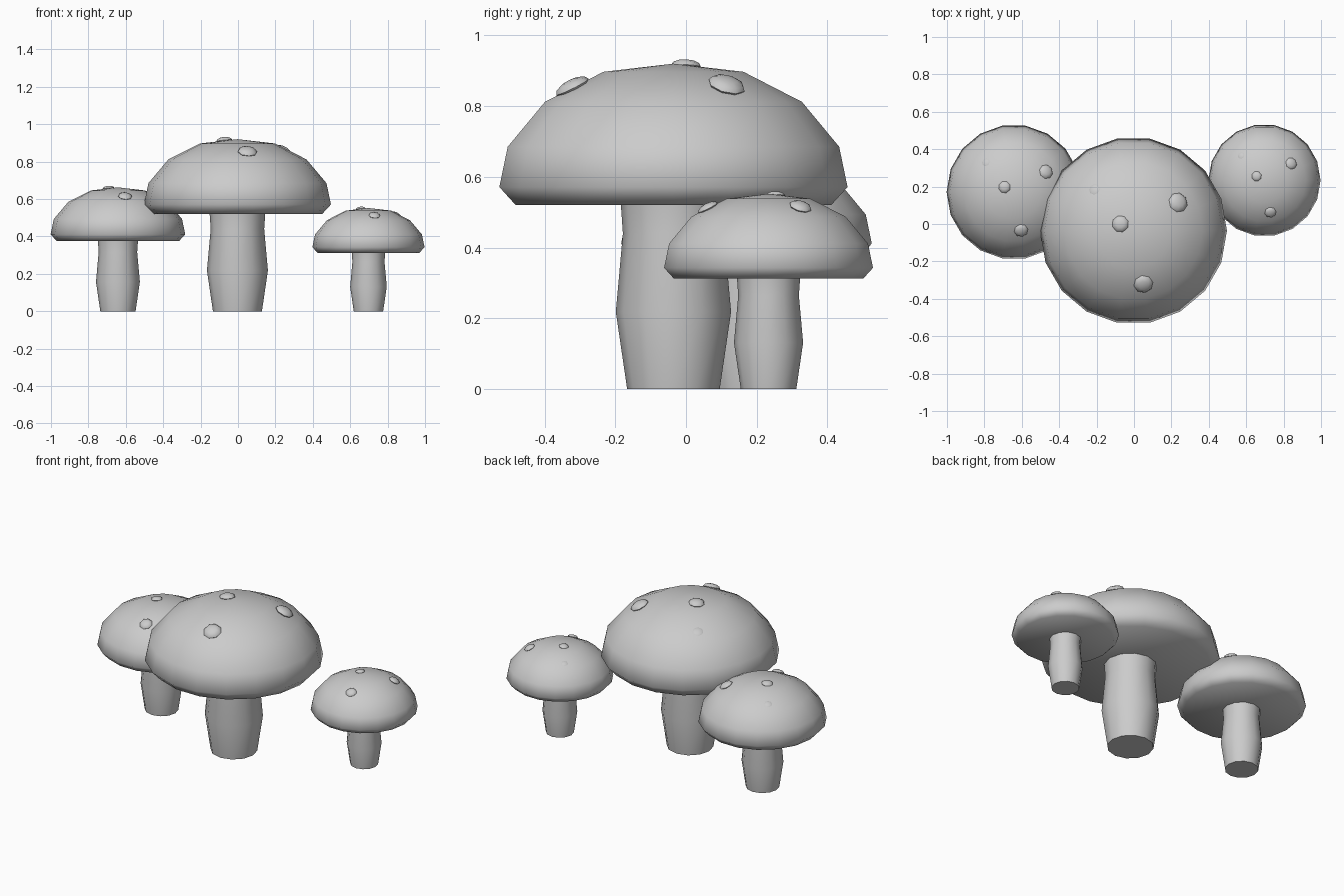
import bpy, bmesh, math
from mathutils import Vector, Matrix

if "Cube" in bpy.data.objects:
    bpy.data.objects.remove(bpy.data.objects["Cube"])

grey = bpy.data.materials.new("plain grey")
grey.diffuse_color = (0.6, 0.6, 0.6, 1)
grey.use_nodes = True
grey.node_tree.nodes["Principled BSDF"].inputs["Base Color"].default_value = grey.diffuse_color

# (radius, height) profiles for the full-size mushroom
CAP = [(0.453, 0.52), (0.50, 0.571), (0.476, 0.685), (0.369, 0.812), (0.201, 0.897)]
CAP_TOP = 0.92
STEM = [(0.131, 0.0), (0.163, 0.218), (0.143, 0.44), (0.149, 0.525)]
# x, y, radius, height above the cap surface
SPOTS = [(-0.07, 0.036, 0.045, 0.002), (0.238, 0.15, 0.054, 0.003),
         (0.053, -0.285, 0.052, 0.002), (-0.21, 0.22, 0.045, -0.015)]


def finish(bm, name, place, angle):
    bmesh.ops.recalc_face_normals(bm, faces=bm.faces)
    mesh = bpy.data.meshes.new(name)
    bm.to_mesh(mesh)
    bm.free()
    mesh.transform(place)
    mesh.materials.append(grey)
    obj = bpy.data.objects.new(name, mesh)
    bpy.context.collection.objects.link(obj)
    bpy.ops.object.select_all(action='DESELECT')
    obj.select_set(True)
    bpy.context.view_layer.objects.active = obj
    bpy.ops.object.shade_smooth_by_angle(angle=math.radians(angle))


def lathe(profile, sides, top=None):
    """Turned solid with a flat base and a flat or pointed top."""
    bm = bmesh.new()
    turn = [2 * math.pi * i / sides for i in range(sides)]
    rings = [[bm.verts.new((r * math.cos(a), r * math.sin(a), z)) for a in turn]
             for r, z in profile]
    for low, high in zip(rings, rings[1:]):
        for i in range(sides):
            j = (i + 1) % sides
            bm.faces.new((low[i], low[j], high[j], high[i]))
    bm.faces.new(rings[0][::-1])
    if top is None:
        bm.faces.new(rings[-1])
    else:
        tip = bm.verts.new((0, 0, top))
        for i in range(sides):
            bm.faces.new((rings[-1][i], rings[-1][(i + 1) % sides], tip))
    return bm


def cap_surface(x, y):
    """Height and outward normal of the cap above a point."""
    r = math.hypot(x, y)
    outline = CAP[1:] + [(0, CAP_TOP)]
    for (r0, z0), (r1, z1) in zip(outline, outline[1:]):
        if r1 <= r <= r0:
            slope = (z1 - z0) / (r0 - r1)
            z = z1 - slope * (r - r1)
            return z, Vector((x / r * slope, y / r * slope, 1)).normalized()


def mushroom(label, x, y, size):
    place = Matrix.Translation((x, y, 0)) @ Matrix.Scale(size, 4)
    finish(lathe(STEM, 12), label + "_stem", place, 50)
    finish(lathe(CAP, 18, CAP_TOP), label + "_cap", place, 60)
    # flattened spots lying along the cap
    for n, (sx, sy, r, lift) in enumerate(SPOTS, 1):
        z, normal = cap_surface(sx, sy)
        bm = bmesh.new()
        bmesh.ops.create_uvsphere(bm, u_segments=8, v_segments=6, radius=r)
        lie = (Matrix.Translation(Vector((sx, sy, z)) + normal * lift)
               @ normal.to_track_quat('Z', 'Y').to_matrix().to_4x4()
               @ Matrix.Diagonal((1, 1, 0.42, 1)))
        finish(bm, f"{label}_spot_{n}", place @ lie, 60)


mushroom("large", -0.003, -0.0355, 1.0)
mushroom("medium", -0.642, 0.171, 0.72)
mushroom("small", 0.6975, 0.2335, 0.6)
